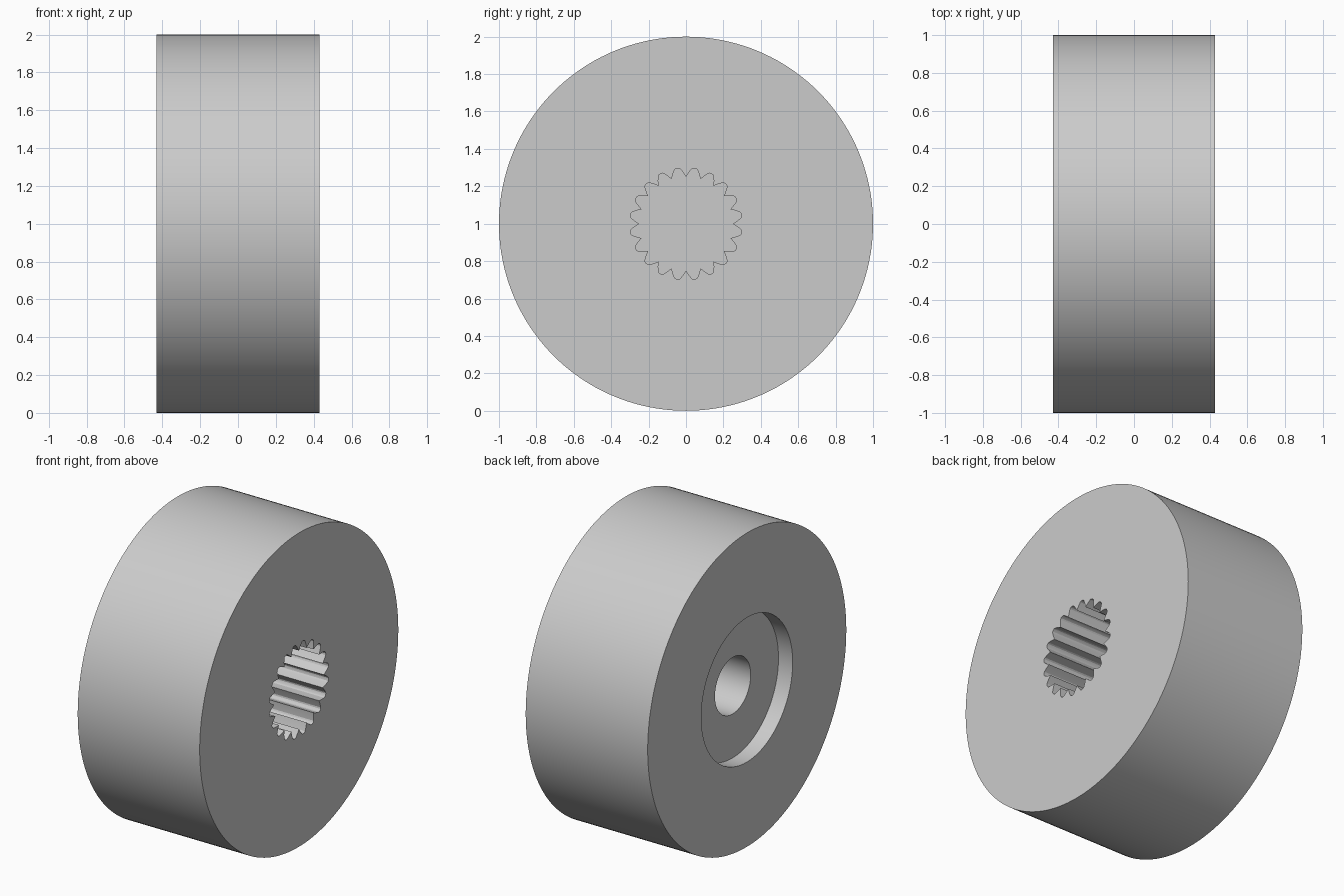
import bpy
import bmesh
from math import sin, cos, radians

cube = bpy.data.objects.get("Cube")
if cube:
    bpy.data.objects.remove(cube, do_unlink=True)

TEETH = 20
HALF_WIDTH = 0.43
PITCH = 360 / TEETH

# Half of one spline groove: (angle from the pointed ridge, radius)
half_groove = [(0, 0.25), (2.9, 0.272), (5.8, 0.294), (7.3, 0.299), (9, 0.3)]
groove = half_groove + [(PITCH - a, r) for a, r in half_groove[-2:0:-1]]
SIDES = TEETH * len(groove)

# Cross-section rings as (angle, radius) pairs, all with the same point count
spline = [(t * PITCH + a, r) for t in range(TEETH) for a, r in groove]


def circle(radius):
    return [(i * 360 / SIDES, radius) for i in range(SIDES)]


def add_ring(bm, x, section):
    return [bm.verts.new((x, r * sin(radians(a)), 1 + r * cos(radians(a))))
            for a, r in section]


def cap(bm, ring, x):
    centre = bm.verts.new((x, 0, 1))
    for i, v in enumerate(ring):
        bm.faces.new((centre, v, ring[(i + 1) % SIDES]))


# Stations from the bore floor, around the outside, to the spline floor
BORE_FLOOR, RECESS_FLOOR, SPLINE_FLOOR = -0.05, -0.33, 0.03
stations = [
    (BORE_FLOOR, circle(0.18)),
    (RECESS_FLOOR, circle(0.18)),
    (RECESS_FLOOR, circle(0.46)),
    (-HALF_WIDTH, circle(0.46)),
    (-HALF_WIDTH, circle(1)),
    (HALF_WIDTH, circle(1)),
    (HALF_WIDTH, spline),
    (SPLINE_FLOOR, spline),
]

bm = bmesh.new()
rings = [add_ring(bm, x, section) for x, section in stations]
for a, b in zip(rings, rings[1:]):
    for i in range(SIDES):
        j = (i + 1) % SIDES
        bm.faces.new((a[i], a[j], b[j], b[i]))
cap(bm, rings[0], BORE_FLOOR)
cap(bm, rings[-1], SPLINE_FLOOR)
bmesh.ops.recalc_face_normals(bm, faces=bm.faces)

mesh = bpy.data.meshes.new("splined_hub")
bm.to_mesh(mesh)
bm.free()
hub = bpy.data.objects.new("splined_hub", mesh)
bpy.context.collection.objects.link(hub)

# Plain grey finish
grey = bpy.data.materials.new("light_grey")
grey.use_nodes = True
colour = (0.6, 0.6, 0.6, 1)
grey.diffuse_color = colour
grey.node_tree.nodes["Principled BSDF"].inputs["Base Color"].default_value = colour
mesh.materials.append(grey)

# Smooth the round walls, keep rims and ridges crisp
bpy.ops.object.select_all(action="DESELECT")
hub.select_set(True)
bpy.context.view_layer.objects.active = hub
bpy.ops.object.shade_smooth_by_angle(angle=radians(25))
